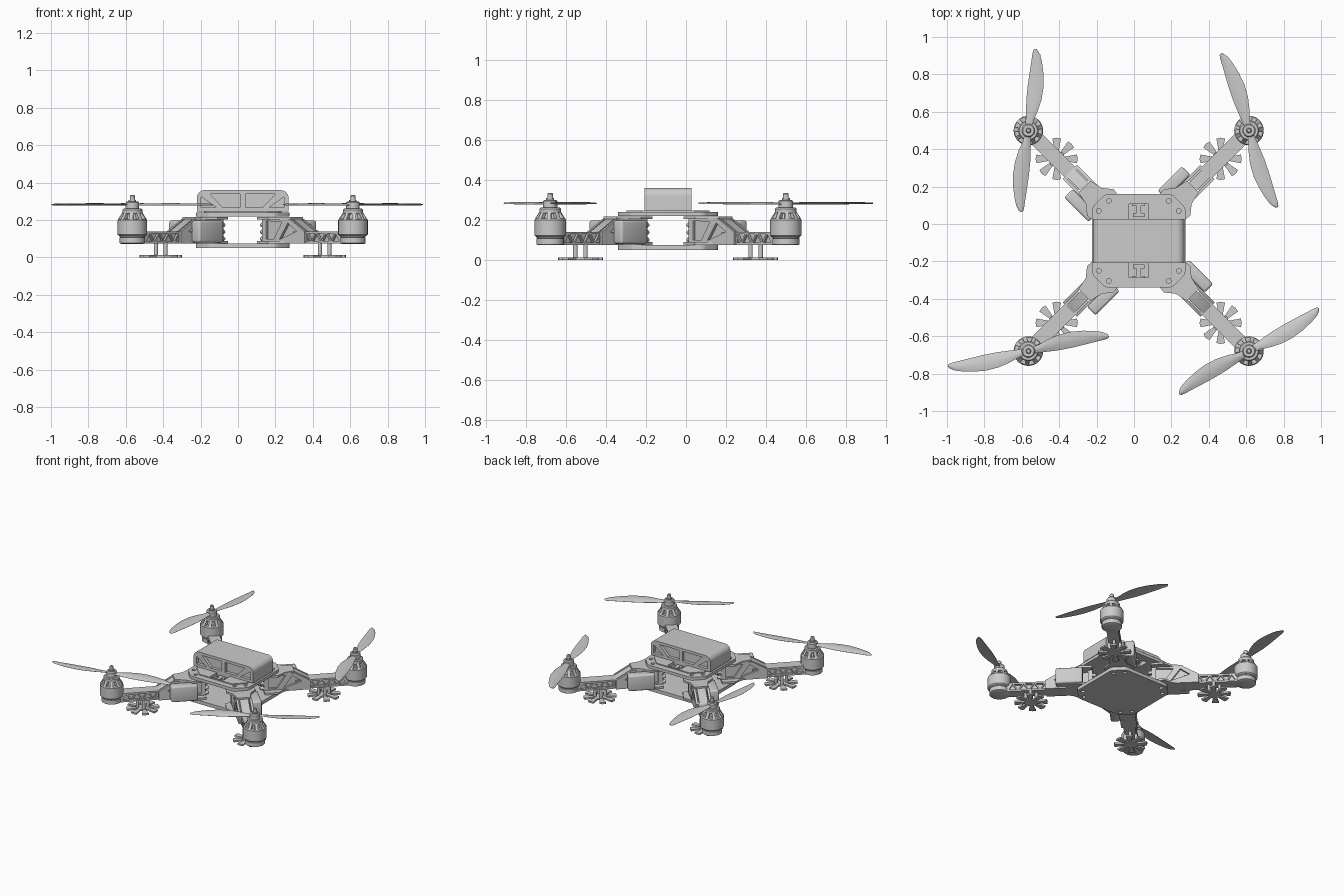
import bpy, bmesh
from math import pi, sin, cos, radians
from mathutils import Matrix, Vector

if "Cube" in bpy.data.objects:
    bpy.data.objects.remove(bpy.data.objects["Cube"])

CENTRE = Vector((0.025, -0.09, 0))
T = Matrix.Translation
RX = Matrix.Rotation(pi / 2, 4, 'X')       # profile plane (x, y) -> (x, z)


def add_mesh(name, mesh, m):
    mesh.transform(m)
    ob = bpy.data.objects.new(name, mesh)
    bpy.context.collection.objects.link(ob)
    return ob


def from_bm(name, bm, m):
    bmesh.ops.remove_doubles(bm, verts=bm.verts, dist=1e-5)
    bmesh.ops.recalc_face_normals(bm, faces=bm.faces)
    mesh = bpy.data.meshes.new(name)
    bm.to_mesh(mesh)
    bm.free()
    return add_mesh(name, mesh, m)


def plate(name, loops, depth, m):
    """Flat outline with holes (first loop outside), extruded by depth about z = 0."""
    cu = bpy.data.curves.new(name, 'CURVE')
    cu.dimensions, cu.fill_mode, cu.extrude = '2D', 'BOTH', depth / 2
    for pts in loops:
        sp = cu.splines.new('POLY')
        sp.points.add(len(pts) - 1)
        for p, (x, y) in zip(sp.points, pts):
            p.co = (x, y, 0, 1)
        sp.use_cyclic_u = True
    tmp = bpy.data.objects.new(name, cu)
    bpy.context.collection.objects.link(tmp)
    dg = bpy.context.evaluated_depsgraph_get()
    mesh = bpy.data.meshes.new_from_object(tmp.evaluated_get(dg))
    bpy.data.objects.remove(tmp)
    bm = bmesh.new()
    bm.from_mesh(mesh)
    return from_bm(name, bm, m)


def box(name, lo, hi, m, bevel=0.0):
    bm = bmesh.new()
    bmesh.ops.create_cube(bm, size=1)
    for v in bm.verts:
        v.co = [(l + h) / 2 + c * (h - l) for l, h, c in zip(lo, hi, v.co)]
    if bevel:
        bmesh.ops.bevel(bm, geom=bm.edges[:], offset=bevel, segments=3, profile=0.5, affect='EDGES')
    return from_bm(name, bm, m)


def lathe(name, prof, m, n=32):
    """Revolve (radius, z) points around z."""
    bm = bmesh.new()
    rings = [[bm.verts.new((r * cos(2 * pi * i / n), r * sin(2 * pi * i / n), z)) for i in range(n)]
             for r, z in prof]
    for a, b in zip(rings, rings[1:]):
        for i in range(n):
            j = (i + 1) % n
            bm.faces.new((a[i], a[j], b[j], b[i]))
    bm.faces.new(rings[0])
    bm.faces.new(rings[-1])
    return from_bm(name, bm, m)


def circle(x, y, r, n=14):
    return [(x + r * cos(2 * pi * i / n), y + r * sin(2 * pi * i / n)) for i in range(n)]


def rect(x0, y0, x1, y1):
    return [(x0, y0), (x1, y0), (x1, y1), (x0, y1)]


def round_poly(pts, rad, n=5):
    """Round the corners of a polygon with short quadratic arcs."""
    out = []
    for i, p in enumerate(pts):
        p, a, b = Vector(p), Vector(pts[i - 1]), Vector(pts[(i + 1) % len(pts)])
        s, e = p + (a - p).normalized() * rad, p + (b - p).normalized() * rad
        out += [tuple(s.lerp(p, k / n).lerp(p.lerp(e, k / n), k / n)) for k in range(n + 1)]
    return out


BODY = T(CENTRE)

# Body plates
def octagon(h, c):
    return [(h, -c), (h, c), (c, h), (-c, h), (-h, c), (-h, -c), (-c, -h), (c, -h)]

outline = round_poly(octagon(0.25, 0.178), 0.02)
screws = [circle(sx * a, sy * b, 0.013) for sx in (-1, 1) for sy in (-1, 1)
          for a, b in ((0.214, 0.16), (0.16, 0.214))]
slots = [rect(-0.053, s * 0.157 - 0.04, 0.053, s * 0.157 + 0.04) for s in (-1, 1)]
plate("bottom_plate", [outline] + screws, 0.025, BODY @ T((0, 0, 0.0625)))
plate("top_plate", [outline] + screws + slots, 0.022, BODY @ T((0, 0, 0.229)))
rim = [(x * 0.9, y * 0.9) for x, y in octagon(0.23, 0.15)]
plate("top_panel", [rim] + slots, 0.008, BODY @ T((0, 0, 0.243)))
for s in (-1, 1):
    tee = [(-0.03, -0.03), (0.03, -0.03), (0.03, -0.008), (0.012, -0.008), (0.012, 0.03),
           (0.035, 0.03), (0.035, 0.04), (-0.035, 0.04), (-0.035, 0.03), (-0.012, 0.03),
           (-0.012, -0.008), (-0.03, -0.008)]
    plate("strap_latch", [[(x, y * s) for x, y in tee]], 0.016, BODY @ T((0, s * 0.157, 0.23)))

# Battery pack: rounded shell with truss pockets and a recessed core
arc = [(0.245, 0.247)]
arc += [(0.203 + 0.042 * cos(a * pi / 16), 0.318 + 0.042 * sin(a * pi / 16)) for a in range(9)]
shell = arc + [(-x, z) for x, z in reversed(arc)]
trap = [(0.014, 0.34), (0.175, 0.34), (0.105, 0.266), (0.014, 0.266)]
tri = [(0.222, 0.325), (0.222, 0.266), (0.14, 0.266)]
pockets = [[(s * x, z) for x, z in p] for p in (trap, tri) for s in (-1, 1)]
plate("battery_shell", [shell] + pockets, 0.235, BODY @ RX)
box("battery_core", (-0.225, -0.095, 0.25), (0.225, 0.095, 0.345), BODY)

# Arms, repeated four times around the body
def truss(r0, r1, n, z0, z1):
    w, out = (r1 - r0) / n, []
    for i in range(n):
        a, b = r0 + i * w, r0 + (i + 1) * w
        lo, hi = (z0, z1) if i % 2 == 0 else (z1, z0)
        out.append([(a - w * 0.22, lo), (b + w * 0.22, lo), ((a + b) / 2, hi)])
    return out

R = 0.834
for k in range(4):
    A = BODY @ Matrix.Rotation(pi / 4 + k * pi / 2, 4, 'Z')
    # beam with truss side walls
    for s in (-1, 1):
        plate("arm_side_wall", [rect(0.42, 0.075, 0.785, 0.14)] + truss(0.5, 0.76, 7, 0.087, 0.128),
              0.014, A @ T((0, s * 0.033, 0)) @ RX)
        root = [(0.2, 0.075), (0.2, 0.217), (0.41, 0.205), (0.52, 0.14), (0.52, 0.075)]
        plate("arm_root_wall", [root, [(0.33, 0.095), (0.395, 0.185), (0.46, 0.14)],
                                [(0.23, 0.1), (0.23, 0.195), (0.35, 0.19), (0.29, 0.1)]],
              0.016, A @ T((0, s * 0.046, 0)) @ RX)
        # round plugs on the inner end
        for z in (0.1, 0.137, 0.174):
            lathe("plug", [(0.013, 0), (0.013, 0.02), (0.009, 0.028)],
                  A @ T((0.203, s * 0.035, z)) @ Matrix.Rotation(-pi / 2, 4, 'Y'), 12)
    box("arm_core", (0.42, -0.018, 0.08), (0.78, 0.018, 0.135), A)
    for z in (0.08, 0.135):
        box("arm_strip", (0.42, -0.033, z - 0.005), (0.79, 0.033, z + 0.005), A)
    plate("arm_root_core", [root], 0.06, A @ RX)
    # flared flanges gripped by the plates
    for z in (0.082, 0.21):
        plate("arm_flange", [[(0.2, -0.09), (0.29, -0.1), (0.34, -0.06), (0.41, -0.045), (0.41, 0.045),
                              (0.34, 0.06), (0.29, 0.1), (0.2, 0.09)]], 0.014, A @ T((0, 0, z)))
    # speed controller box
    box("controller_box", (0.262, 0.054, 0.08), (0.445, 0.118, 0.197), A, 0.012)

    # petal foot on short posts
    F = A @ T((0.62, 0, 0))
    star = []
    for i in range(8):
        for r, t in ((0.042, -0.011), (0.108, -0.023), (0.113, 0), (0.108, 0.023), (0.042, 0.011)):
            a = i * pi / 4
            star.append((r * cos(a) - t * sin(a), r * sin(a) + t * cos(a)))
    plate("foot_star", [star], 0.012, F @ T((0, 0, 0.006)))
    for i in range(4):
        a = i * pi / 2
        lathe("foot_post", [(0.011, 0.01), (0.011, 0.08)],
              F @ T((0.036 * cos(a), 0.036 * sin(a), 0)), 12)

    # motor
    M = A @ T((R, 0, 0))
    lathe("motor_mount", [(0.06, 0.073), (0.068, 0.077), (0.068, 0.106), (0.06, 0.11)], M)
    lathe("motor_stator", [(0.055, 0.1), (0.068, 0.11), (0.068, 0.122), (0.05, 0.125), (0.05, 0.205),
                           (0.042, 0.235)], M)
    lathe("motor_bell", [(0.07, 0.114), (0.079, 0.122), (0.079, 0.2), (0.074, 0.207), (0.05, 0.207)], M)
    lathe("motor_cap", [(0.045, 0.232), (0.054, 0.235), (0.054, 0.255), (0.048, 0.261), (0.03, 0.261)], M)
    for i in range(9):
        plate("bell_rib", [[(0.035, 0.203), (0.077, 0.203), (0.053, 0.24), (0.035, 0.24)]], 0.02,
              M @ Matrix.Rotation(i * 2 * pi / 9, 4, 'Z') @ RX)
    lathe("propeller_hub", [(0.036, 0.258), (0.036, 0.293), (0.03, 0.3), (0.02, 0.3), (0.02, 0.308),
                            (0.014, 0.308), (0.014, 0.33), (0.009, 0.335)], M)

# Propellers: (motor side x, y, blade angle, bulge side)
STATIONS = [(0.02, 0.018, -0.018), (0.06, 0.024, -0.019), (0.11, 0.042, -0.022), (0.17, 0.056, -0.025),
            (0.24, 0.061, -0.024), (0.31, 0.054, -0.02), (0.37, 0.041, -0.016), (0.41, 0.028, -0.014),
            (0.432, 0.012, -0.01), (0.438, 0.002, -0.002)]
for sx, sy, ang, side in ((-1, 1, 85, -1), (1, 1, 110, -1), (-1, -1, 10.5, 1), (1, -1, 31.5, -1)):
    for half in (0, 180):
        bm = bmesh.new()
        rows = []
        for r, a, b in STATIONS:
            row_top, row_low = [], []
            for i in range(7):
                u = i / 6
                y = b + (a - b) * u
                camber = 0.006 * sin(pi * u)
                z = 0.281 + 0.16 * y * (1 - r) + camber
                thick = 0.001 + 0.006 * sin(pi * u) * (1 - r)
                row_top.append(bm.verts.new((r, side * y, z)))
                row_low.append(bm.verts.new((r, side * y, z - thick)))
            rows.append(row_top + row_low[::-1])
        for p, q in zip(rows, rows[1:]):
            for i in range(14):
                j = (i + 1) % 14
                bm.faces.new((p[i], p[j], q[j], q[i]))
        bm.faces.new(rows[0])
        bm.faces.new(rows[-1])
        from_bm("propeller_blade", bm, BODY @ T((sx * 0.59, sy * 0.59, 0))
                @ Matrix.Rotation(radians(ang + half), 4, 'Z'))

# Smooth rounded parts, keep hard edges
for ob in bpy.context.collection.objects:
    ob.select_set(True)
    bpy.context.view_layer.objects.active = ob
bpy.ops.object.shade_smooth_by_angle(angle=radians(35))
